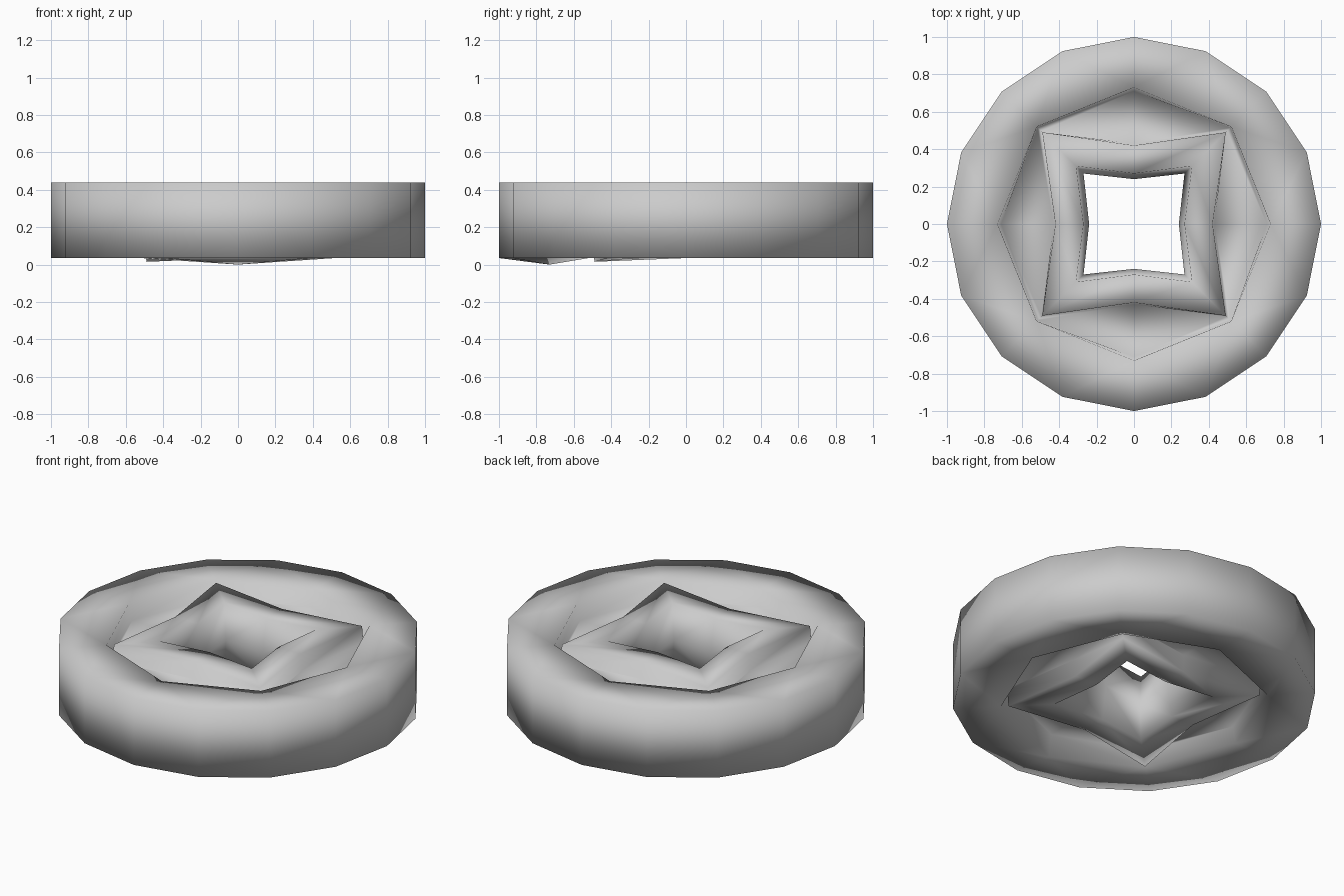
import bpy, bmesh
from math import sin, cos, pi

if "Cube" in bpy.data.objects:
    bpy.data.objects.remove(bpy.data.objects["Cube"])

Z0, Z1, GROOVE = 0.035, 0.44, 0.10
bm = bmesh.new()


def ring(side, corner, z):
    """Eight points: side = radius on the axes, corner = x and y at the diagonals."""
    pts = []
    for k in range(8):
        r = side if k % 2 == 0 else corner * 2 ** 0.5
        pts.append(bm.verts.new((r * cos(k * pi / 4), r * sin(k * pi / 4), z)))
    return pts


def outer(z):
    return [bm.verts.new((cos(k * pi / 8), sin(k * pi / 8), z)) for k in range(16)]


def bridge(a, b):
    """Join two rings; a 16-point ring fans onto an 8-point one."""
    n = len(a)
    for k in range(len(b)):
        m = (k + 1) % len(b)
        if n == len(b):
            bm.faces.new((a[k], a[m], b[m], b[k]))
        else:
            bm.faces.new((a[2 * k], a[2 * k + 1], b[k]))
            bm.faces.new((a[2 * k + 1], b[m], b[k]))
            bm.faces.new((a[2 * k + 1], a[(2 * k + 2) % n], b[m]))


# rim wall, then each face in towards a narrow waist in the hole
top, bottom = outer(Z1), outer(Z0)
bridge(top, bottom)
waist = ring(0.24, 0.27, (Z0 + Z1) / 2)
for start, z, d in ((top, Z1, -GROOVE), (bottom, Z0, GROOVE)):
    steps = [ring(0.73, 0.52, z), ring(0.71, 0.515, z + d),
             ring(0.43, 0.495, z + d), ring(0.42, 0.49, z), ring(0.27, 0.31, z)]
    prev = start
    for s in steps + [waist]:
        bridge(prev, s)
        prev = s
    if z == Z0:
        # slightly sagging points on the underside
        steps[0][6].co.z = 0.0
        steps[3][5].co.z = 0.015

bmesh.ops.recalc_face_normals(bm, faces=bm.faces)
for f in bm.faces:
    f.smooth = True
me = bpy.data.meshes.new("grooved_ring")
bm.to_mesh(me)
bm.free()
bpy.context.collection.objects.link(bpy.data.objects.new("grooved_ring", me))
